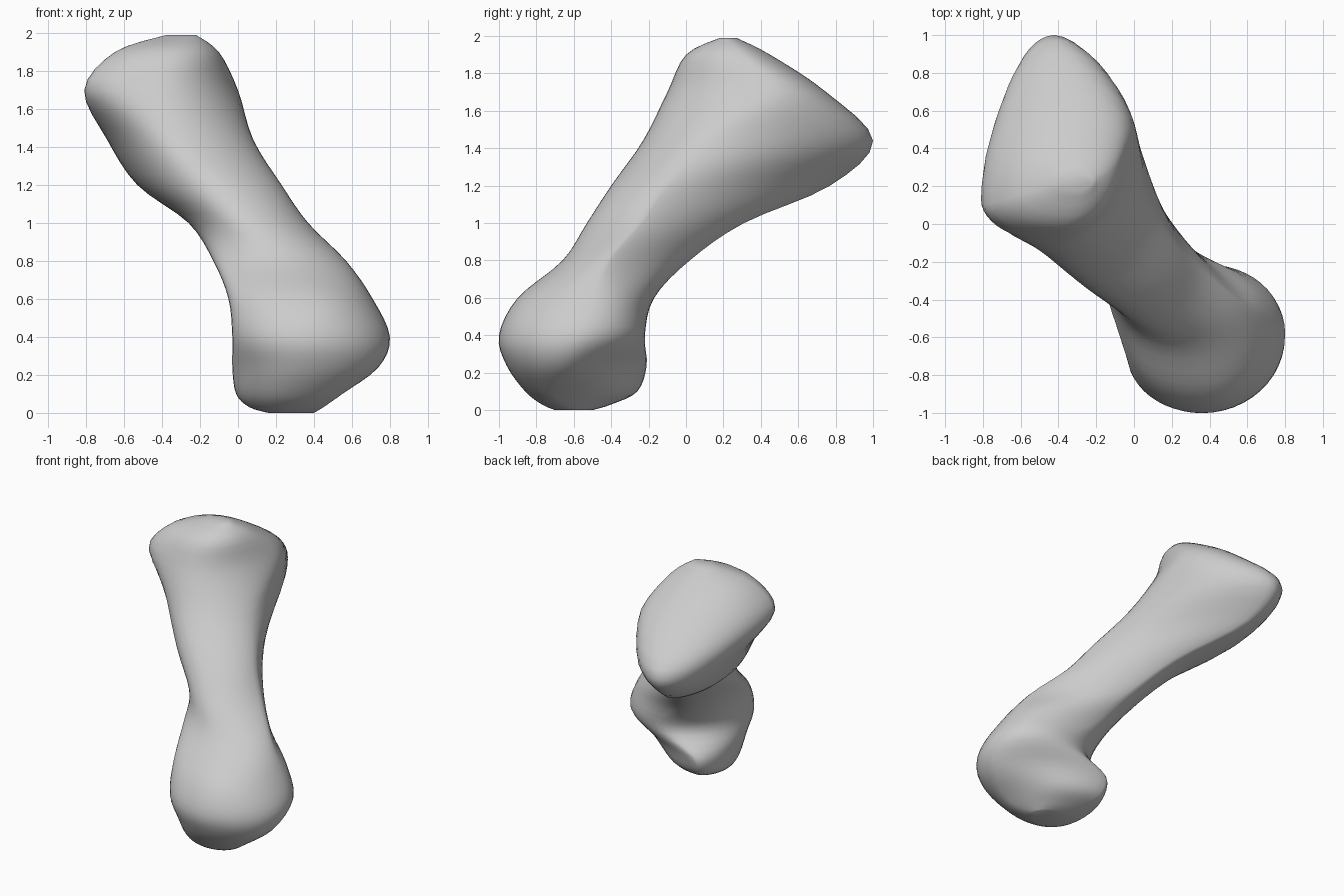
import bpy
import bmesh
from math import cos, sin, pi

SEGMENTS = 48
STEPS = 4

# Key levels: height, right, left, front and back limits,
# y of the right and left limits, x of the front and back limits,
# and how flat the back left corner is
LEVELS = [
    (0, .16, .4, -.7, -.5, -.6, -.6, .25, .25, 1),
    (.03, .06, .45, -.77, -.4, -.55, -.65, .28, .18, 1),
    (.1, -.01, .55, -.86, -.26, -.5, -.7, .3, .1, 1),
    (.24, -.03, .74, -.96, -.21, -.55, -.65, .35, .1, 1.2),
    (.4, -.03, .8, -1, -.22, -.7, -.58, .36, .4, 1),
    (.6, -.05, .71, -.9, -.17, -.65, -.5, .36, .2, 1),
    (.8, -.13, .57, -.66, .02, -.4, -.42, .25, .05, 1.6),
    (1, -.26, .37, -.53, .31, .05, -.25, .08, -.12, 1.7),
    (1.2, -.53, .23, -.4, .77, .4, -.12, -.08, -.38, 1.6),
    (1.44, -.69, .08, -.23, 1, .45, .12, -.3, -.42, 1.2),
    (1.7, -.81, 0, -.1, .75, .13, .45, -.4, -.3, 1),
    (1.9, -.65, -.1, 0, .45, .14, .3, -.36, -.3, 1),
    (1.99, -.38, -.22, .18, .27, .22, .22, -.3, -.3, 1),
]


def blend(a, b, c, d, t):
    """Smooth curve from b to c, with a and d as neighbours."""
    bend = (a - b) * t * (1 - t) ** 2 + (d - c) * (1 - t) * t ** 2
    ease = t * t * (3 - t - t)
    slope = (c - b) * t * (1 - t) * (1 - t - t)
    return b + (c - b) * ease + (slope - bend) / 2


def smooth_levels(levels):
    """Fill in sections between the key levels."""
    padded = [levels[0], *levels, levels[-1]]
    for four in zip(padded, padded[1:], padded[2:], padded[3:]):
        for step in range(STEPS):
            yield [blend(*values, step / STEPS) for values in zip(*four)]
    yield levels[-1]


def section_ring(bm, section):
    """Closed outline of four quarter ovals that meet at the limits."""
    z, right, left, front, back, right_y, left_y, front_x, back_x, flat = section
    ring = []
    for i in range(SEGMENTS):
        angle = 2 * pi * i / SEGMENTS
        u, v = cos(angle), sin(angle)
        side, side_y = (left, left_y) if u > 0 else (right, right_y)
        end, end_x = (back, back_x) if v > 0 else (front, front_x)
        power = flat if u > 0 and v > 0 else 1
        x = end_x + (side - end_x) * abs(u) ** power
        y = side_y + (end - side_y) * abs(v) ** power
        ring.append(bm.verts.new((x, y, z)))
    return ring


def bridge(bm, lower, upper):
    """Join two neighbouring rings with a band of faces."""
    for i in range(SEGMENTS):
        j = (i + 1) % SEGMENTS
        bm.faces.new((lower[i], lower[j], upper[j], upper[i]))


def make_material(name, colour):
    material = bpy.data.materials.new(name)
    material.use_nodes = True
    material.diffuse_color = colour
    nodes = material.node_tree.nodes
    shader = next(n for n in nodes if n.type == 'BSDF_PRINCIPLED')
    shader.inputs["Base Color"].default_value = colour
    return material


default = bpy.data.objects.get("Cube")
if default:
    bpy.data.objects.remove(default, do_unlink=True)

# Bone: rounded head, slanting shaft and flared base in one loft
bm = bmesh.new()
rings = [section_ring(bm, section) for section in smooth_levels(LEVELS)]
for lower, upper in zip(rings, rings[1:]):
    bridge(bm, lower, upper)

# Small end caps
bm.faces.new(list(reversed(rings[0])))
bm.faces.new(rings[-1])
bmesh.ops.recalc_face_normals(bm, faces=bm.faces)

mesh = bpy.data.meshes.new("bone")
bm.to_mesh(mesh)
bm.free()
bone = bpy.data.objects.new("bone", mesh)
bpy.context.collection.objects.link(bone)
mesh.materials.append(make_material("bone_grey", (.6, .6, .6, 1)))

# Smooth shading
bpy.context.view_layer.objects.active = bone
bone.select_set(True)
bpy.ops.object.shade_smooth_by_angle(angle=pi / 3)
